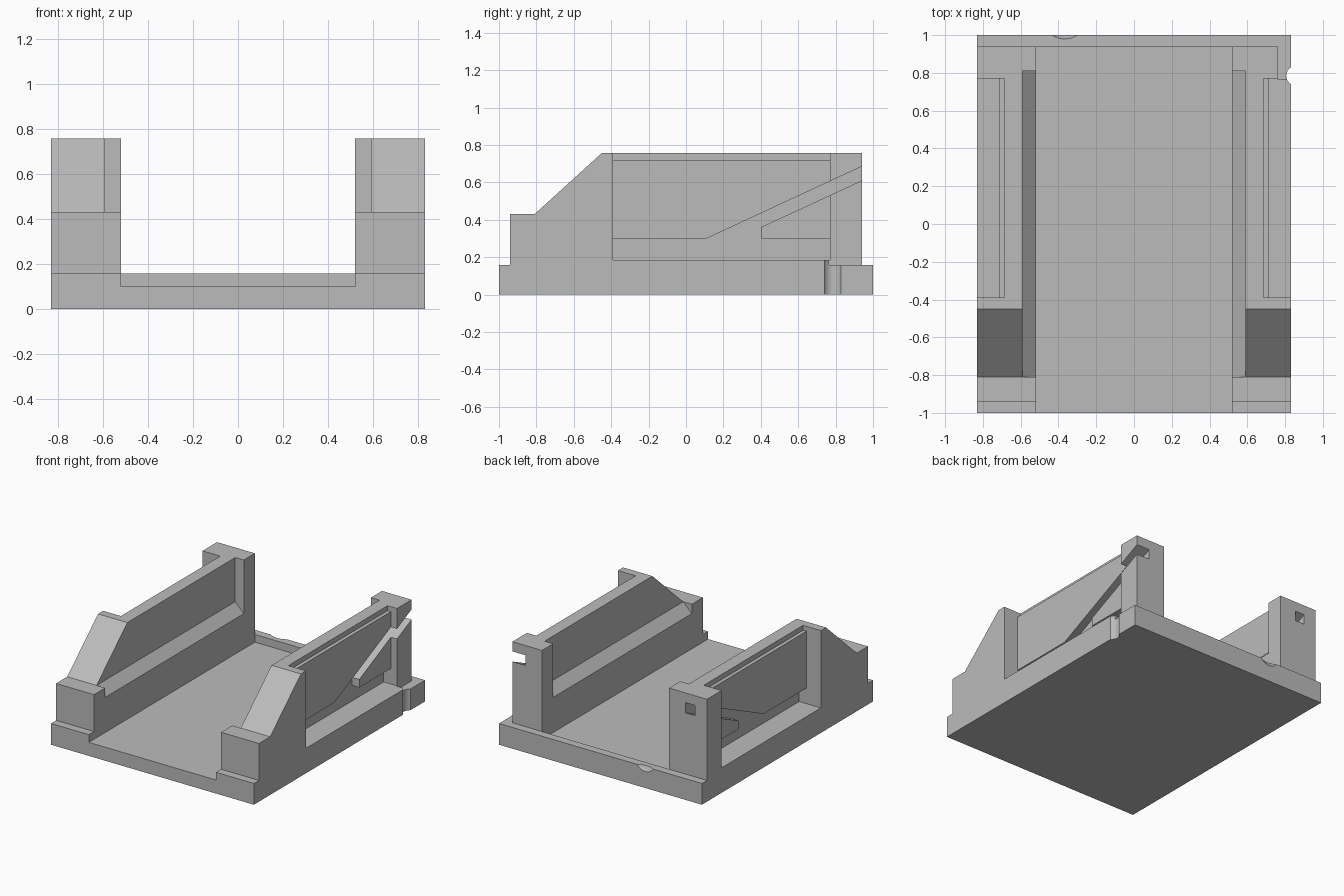
import bpy, bmesh, math

if "Cube" in bpy.data.objects:
    bpy.data.objects.remove(bpy.data.objects["Cube"])

grey = bpy.data.materials.new("plain grey")
grey.diffuse_color = (0.5, 0.5, 0.5, 1)
grey.use_nodes = True
grey.node_tree.nodes["Principled BSDF"].inputs["Base Color"].default_value = grey.diffuse_color


def finish(name, bm):
    bmesh.ops.recalc_face_normals(bm, faces=bm.faces[:])
    me = bpy.data.meshes.new(name)
    bm.to_mesh(me)
    bm.free()
    me.materials.append(grey)
    ob = bpy.data.objects.new(name, me)
    bpy.context.collection.objects.link(ob)
    return ob


def prism(name, points, offset):
    """Extrude a closed loop of 3D points along an offset."""
    bm = bmesh.new()
    face = bm.faces.new([bm.verts.new(p) for p in points])
    ext = bmesh.ops.extrude_face_region(bm, geom=[face])
    verts = [g for g in ext["geom"] if isinstance(g, bmesh.types.BMVert)]
    bmesh.ops.translate(bm, verts=verts, vec=offset)
    return finish(name, bm)


def side_prism(name, yz, x0, x1):
    return prism(name, [(x0, y, z) for y, z in yz], (x1 - x0, 0, 0))


def box(name, x0, x1, y0, y1, z0, z1):
    return side_prism(name, [(y0, z0), (y1, z0), (y1, z1), (y0, z1)], x0, x1)


def cut(target, cutter):
    bpy.context.view_layer.objects.active = target
    m = target.modifiers.new("cut", "BOOLEAN")
    m.operation, m.solver, m.object = "DIFFERENCE", "EXACT", cutter
    bpy.ops.object.modifier_apply(modifier=m.name)
    bpy.data.objects.remove(cutter)


def rod():
    """Vertical round cutter for the nick in the right edge."""
    ring = [(0.859 + 0.053 * math.cos(a), 0.785 + 0.053 * math.sin(a), -0.1)
            for a in (i * math.tau / 32 for i in range(32))]
    return prism("nick_cutter", ring, (0, 0, 0.5))


# Base tray with sunken floor, open at the front
base = box("base_tray", -0.83, 0.83, -1, 1, 0, 0.157)
cut(base, box("floor_cutter", -0.52, 0.52, -1.1, 0.94, 0.10, 0.3))
cut(base, rod())

# Shallow round dimple in the back lip
bm = bmesh.new()
bmesh.ops.create_uvsphere(bm, u_segments=48, v_segments=32, radius=0.131)
bmesh.ops.translate(bm, verts=bm.verts, vec=(-0.367, 1.102, 0.204))
cut(base, finish("dimple_cutter", bm))

WALL = [(-0.94, 0.157), (0.94, 0.157), (0.94, 0.757), (-0.45, 0.757),
        (-0.81, 0.43), (-0.94, 0.43)]
# Undercut below the panel, running up as a slanted slot through the rear post
SLOT = [(-0.39, 0.185), (0.77, 0.185), (0.77, 0.30), (0.40, 0.30), (0.40, 0.36),
        (1.00, 0.638), (1.00, 0.713), (0.11, 0.30), (-0.39, 0.30)]

for name, s in (("left_wall", -1), ("right_wall", 1)):
    wall = side_prism(name, WALL, s * 0.52, s * 0.83)
    # Inner recess with sloping sill
    sill = [(0.50, 0.34), (0.59, 0.43), (0.59, 0.9), (0.50, 0.9)]
    cut(wall, prism("sill_cutter", [(s * x, -0.81, z) for x, z in sill], (0, 1.62, 0)))
    # Outer pocket, stepped back along the top
    cut(wall, box("pocket_cutter", s * 0.712, s * 0.9, -0.39, 0.77, 0.185, 0.9))
    cut(wall, box("rim_cutter", s * 0.685, s * 0.9, -0.39, 0.77, 0.72, 0.9))
    cut(wall, side_prism("slot_cutter", SLOT, s * 0.653, s * (0.73 if s < 0 else 0.9)))
    if s > 0:
        # Slimmer rear post and edge nick on the right
        cut(wall, box("post_cutter", 0.762, 0.9, 0.765, 1.1, 0.1, 0.9))
        cut(wall, rod())

# Keep flat faces crisp and the round cuts smooth
for ob in bpy.context.scene.objects:
    ob.select_set(True)
bpy.context.view_layer.objects.active = base
bpy.ops.object.shade_smooth_by_angle(angle=math.radians(30))
